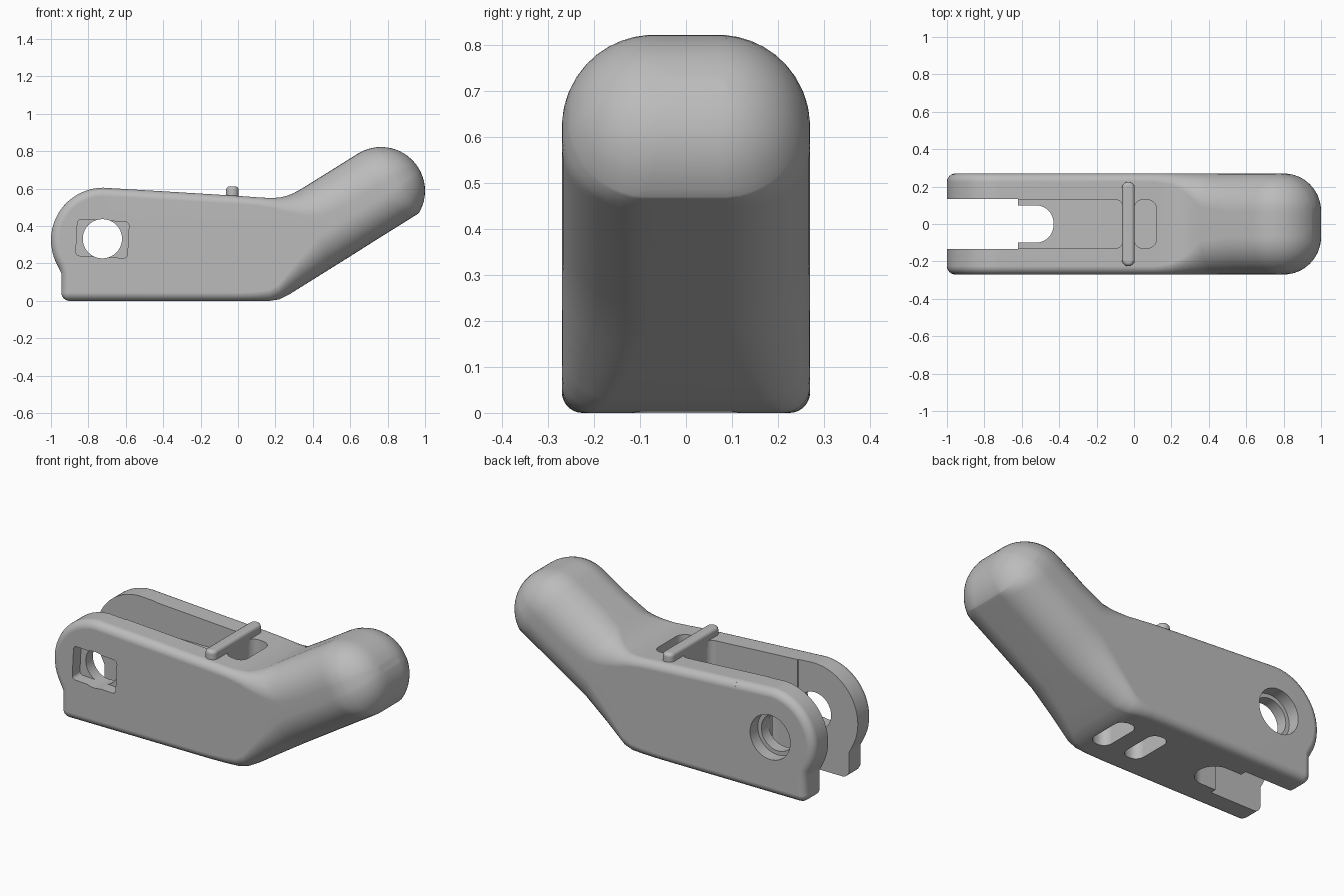
import bpy, bmesh
from math import pi, sin, cos, sqrt, radians
from mathutils import Vector

if "Cube" in bpy.data.objects:
    bpy.data.objects.remove(bpy.data.objects["Cube"], do_unlink=True)

W = 0.27            # half width of the whole bracket
EDGE = 0.045        # small edge rounding
SEAM = -0.5         # where the fork meets the body

grey = bpy.data.materials.new("grey plastic")
grey.use_nodes = True
grey.diffuse_color = (0.5, 0.5, 0.5, 1)
grey.node_tree.nodes["Principled BSDF"].inputs["Base Color"].default_value = (0.5, 0.5, 0.5, 1)


def finish(bm, name):
    bmesh.ops.recalc_face_normals(bm, faces=bm.faces[:])
    mesh = bpy.data.meshes.new(name)
    bm.to_mesh(mesh)
    bm.free()
    mesh.materials.append(grey)
    ob = bpy.data.objects.new(name, mesh)
    bpy.context.collection.objects.link(ob)
    return ob


def rounded(cx, cy, hx, hy, r, turn=0.0, n=10):
    """Rounded rectangle outline; a circle when hx == hy == r."""
    pts = []
    for k, (sx, sy) in enumerate(((1, 1), (-1, 1), (-1, -1), (1, -1))):
        for i in range(n + 1):
            a = (k + i / n) * pi / 2
            x = sx * (hx - r) + r * cos(a)
            y = sy * (hy - r) + r * sin(a)
            pts.append((cx + x * cos(turn) - y * sin(turn),
                        cy + x * sin(turn) + y * cos(turn)))
    return pts


def prism(pts, axis, lo, hi):
    """Extrude an outline along y (outline in xz) or z (outline in xy)."""
    bm = bmesh.new()
    place = (lambda p, d: (p[0], d, p[1])) if axis == "y" else (lambda p, d: (p[0], p[1], d))
    a, b = ([bm.verts.new(place(p, d)) for p in pts] for d in (lo, hi))
    bm.faces.new(a)
    bm.faces.new(b)
    for i in range(len(pts)):
        j = (i + 1) % len(pts)
        bm.faces.new((a[i], a[j], b[j], b[i]))
    bmesh.ops.remove_doubles(bm, verts=bm.verts[:], dist=1e-5)
    bmesh.ops.recalc_face_normals(bm, faces=bm.faces[:])
    return bm


def section(length, r_bottom, r_top, n=10):
    """Cross-section across the width: (y, distance from the underside)."""
    pts = []
    for k, (sy, r) in enumerate(((1, r_top), (-1, r_top), (-1, r_bottom), (1, r_bottom))):
        mid = length - r if k < 2 else r
        for i in range(n + 1):
            a = (k + i / n) * pi / 2
            pts.append((sy * (W - r) + r * cos(a), mid + r * sin(a)))
    return pts


def body_top(x):
    return 0.605 - 0.0605 * (x + 0.72)


# Arm frame: along is the arm direction, up its normal, tip the end-cap axis
slope = radians(32)
along = Vector((cos(slope), 0, sin(slope)))
up = Vector((-sin(slope), 0, cos(slope)))
R, UNDER, TIP_N, TIP_S = 0.235, -0.115, 0.093, 0.96
tip = along * TIP_S + up * TIP_N


def cap_reach(y):
    """Radius of the drum-shaped end cap at a given y."""
    over = max(abs(y) - 0.07, 0)
    return 0.035 + sqrt(0.04 - over * over) if over <= 0.2 else -1


# Body and arm: sections lofted from the fork, through the bend, to the cap
stations = [  # bottom x, z, top x, z, bottom radius, top radius
    (SEAM, 0, SEAM, body_top(SEAM), EDGE, EDGE),
    (0.0, 0, 0.0, body_top(0.0), EDGE, EDGE),
    (0.1, 0, 0.1, 0.554, 0.05, EDGE),
    (0.17, 0, 0.15, 0.551, 0.06, 0.05),
    (0.22, 0.008, 0.20, 0.551, 0.08, 0.06),
    (0.27, 0.032, 0.23, 0.554, 0.11, 0.075),
    (0.35, 0.082, 0.265, 0.563, 0.14, 0.095),
    (0.43, 0.132, 0.295, 0.575, 0.16, 0.12),
    (0.51, 0.182, 0.325, 0.591, 0.18, 0.15),
    (0.595, 0.235, 0.36, 0.612, 0.18, 0.18)]
rings = []
for bx, bz, tx, tz, rb, rt in stations:
    base = Vector((bx, 0, bz))
    line = Vector((tx, 0, tz)) - base
    size = line.length
    line.normalize()
    rings.append([base + line * u + Vector((0, y, 0)) for y, u in section(size, rb, rt)])

arm_size = TIP_N + R - UNDER
arm_section = section(arm_size, 0.18, 0.2)
for s in (0.78, 0.9):
    rings.append([along * s + up * (UNDER + u) + Vector((0, y, 0)) for y, u in arm_section])

brim = sqrt(R * R - (TIP_N - UNDER) ** 2)   # where the cap meets the underside
steps = sorted([R * sin(pi / 2 * i / 14) for i in range(14)] + [brim, R * 0.998])
for ds in steps:
    ring = []
    for y, u in arm_section:
        n = UNDER + u - TIP_N
        lo, hi = 0.0, 1.0
        for _ in range(24):   # shrink the section until it lies inside the cap
            t = (lo + hi) / 2
            if sqrt((t * n) ** 2 + ds * ds) <= cap_reach(t * y) + 1e-5:
                lo = t
            else:
                hi = t
        ring.append(tip + along * ds + up * (n * lo) + Vector((0, y * lo, 0)))
    rings.append(ring)

bm = bmesh.new()
loops = [[bm.verts.new(p) for p in ring] for ring in rings]
for a, b in zip(loops, loops[1:]):
    for i in range(len(a)):
        j = (i + 1) % len(a)
        bm.faces.new((a[i], a[j], b[j], b[i]))
bm.faces.new(loops[0])
bm.faces.new(loops[-1])
bmesh.ops.remove_doubles(bm, verts=bm.verts[:], dist=1e-5)
body = finish(bm, "body_and_arm")

# Fork end: rounded outline with softened edges, trimmed at the seam
outline = [(-0.72 + 0.28 * cos(radians(a)), 0.325 + 0.28 * sin(radians(a)))
           for a in range(90, 214, 6)]
outline += [(-0.945, 0.15), (-0.945, 0), (-0.2, 0), (-0.2, body_top(-0.2))]
bm = prism(outline, "y", -W, W)
sharp = [e for e in bm.edges if e.calc_face_angle(0) > 1.0]
bmesh.ops.bevel(bm, geom=sharp, offset=EDGE, segments=6, profile=0.5,
                affect="EDGES", clamp_overlap=False)
cut = bmesh.ops.bisect_plane(bm, geom=bm.verts[:] + bm.edges[:] + bm.faces[:],
                             plane_co=(SEAM, 0, 0), plane_no=(1, 0, 0), clear_outer=True)
bmesh.ops.holes_fill(bm, edges=[g for g in cut["geom_cut"] if isinstance(g, bmesh.types.BMEdge)])
fork = finish(bm, "fork_end")


def slot(x0, x1, half, r, lo, hi):
    return prism(rounded((x0 + x1) / 2, 0, (x1 - x0) / 2, half, r), "z", lo, hi)


# Openings, each cut from the parts it passes through
bolt = (-0.725, 0.332)
fork_cuts = {
    "fork_gap": slot(-1.2, -0.62, 0.135, 0.002, -0.1, 0.8),
    "bolt_hole": prism(rounded(*bolt, 0.105, 0.105, 0.105), "y", -0.4, 0.4),
    "nut_pocket": prism(rounded(*bolt, 0.138, 0.097, 0.02, radians(-3)), "y", -0.4, -0.2),
    "bolt_recess": prism(rounded(*bolt, 0.128, 0.128, 0.128), "y", 0.2, 0.4)}
shared_cuts = {
    "notch": slot(-0.8, -0.43, 0.1, 0.095, -0.1, 0.8),
    "top_channel": slot(-0.66, -0.06, 0.13, 0.04, 0.43, 0.8)}
body_cuts = {
    "top_pocket": slot(0.0, 0.12, 0.13, 0.05, 0.4, 0.8),
    "rear_strap_slot": slot(0.08, 0.19, 0.13, 0.05, -0.1, 0.15),
    "front_strap_slot": slot(-0.13, -0.02, 0.13, 0.05, -0.1, 0.15)}

for cuts, targets in ((fork_cuts, [fork]), (shared_cuts, [fork, body]), (body_cuts, [body])):
    for name, shape in cuts.items():
        cutter = finish(shape, name + "_cutter")
        cutter.hide_render = True
        for ob in targets:
            mod = ob.modifiers.new(name, "BOOLEAN")
            mod.operation, mod.solver, mod.object = "DIFFERENCE", "EXACT", cutter
            bpy.context.view_layer.update()
            done = ob.evaluated_get(bpy.context.evaluated_depsgraph_get())
            mesh = bpy.data.meshes.new_from_object(done)
            ob.modifiers.clear()
            ob.data = mesh
        bpy.data.objects.remove(cutter, do_unlink=True)

# Cross bar over the channel
bm = prism(rounded(-0.03, 0, 0.034, 0.225, 0.033), "z", 0.53, 0.612)
rim = [e for e in bm.edges if all(v.co.z > 0.6 for v in e.verts)]
bmesh.ops.bevel(bm, geom=rim, offset=0.02, segments=4, profile=0.5, affect="EDGES")
bar = finish(bm, "cross_bar")

# Smooth shading with crisp edges and flat sides
for ob in (body, fork, bar):
    bpy.ops.object.select_all(action="DESELECT")
    ob.select_set(True)
    bpy.context.view_layer.objects.active = ob
    bpy.ops.object.shade_smooth_by_angle(angle=radians(30))
    weighted = ob.modifiers.new("flat sides", "WEIGHTED_NORMAL")
    weighted.keep_sharp = True
